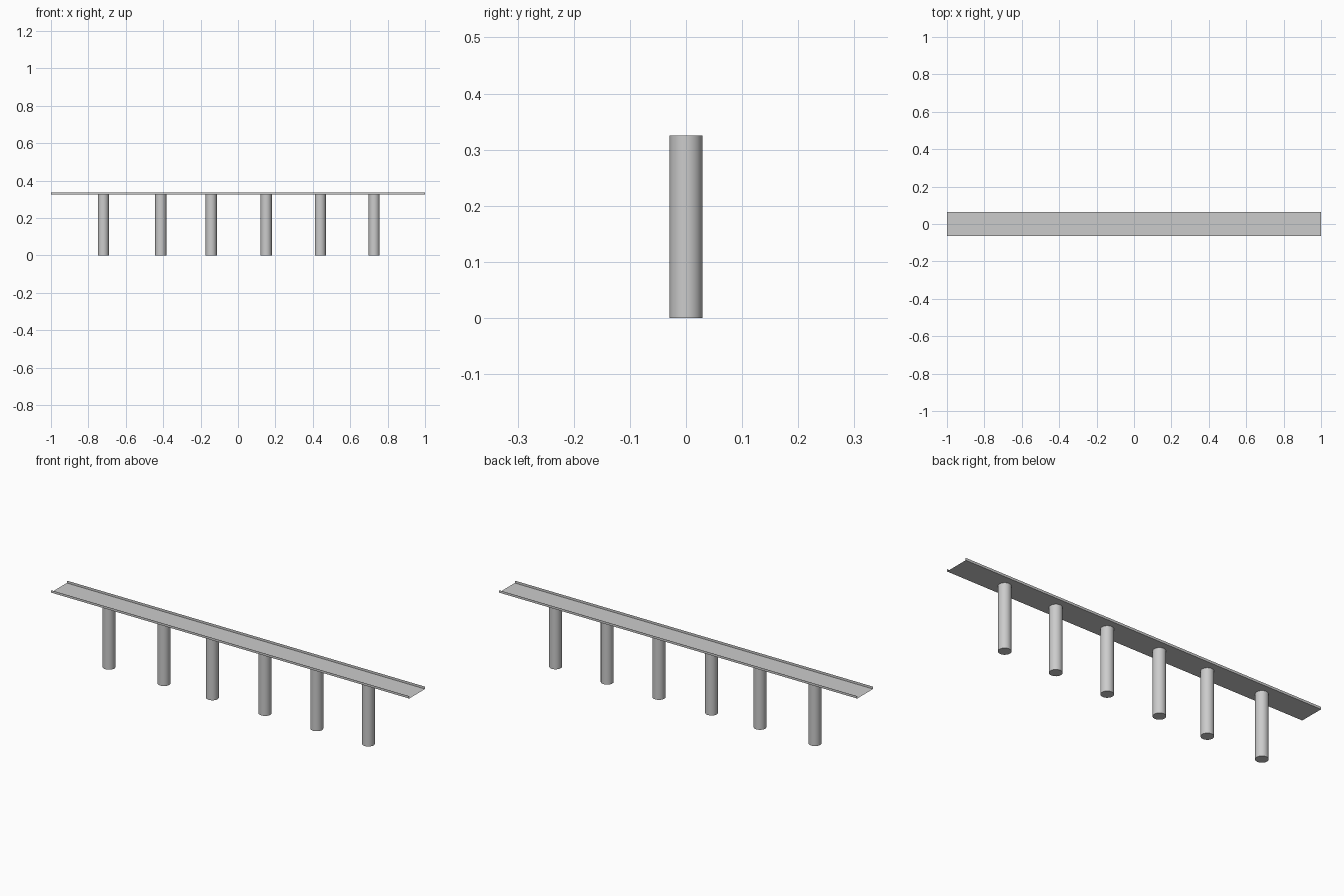
import bpy, bmesh

if "Cube" in bpy.data.objects:
    bpy.data.objects.remove(bpy.data.objects["Cube"])

DECK_Z, TOP_Z, HALF_W = 0.325, 0.337, 0.063
PILLAR_X = (-0.72, -0.413, -0.143, 0.151, 0.44, 0.728)


def add_object(name, bm):
    mesh = bpy.data.meshes.new(name)
    bm.to_mesh(mesh)
    bm.free()
    obj = bpy.data.objects.new(name, mesh)
    bpy.context.collection.objects.link(obj)
    return obj


# Deck: thin sheet channel with upright side lips, open at both ends
profile = [(-HALF_W, TOP_Z), (-HALF_W, DECK_Z), (HALF_W, DECK_Z), (HALF_W, TOP_Z)]
bm = bmesh.new()
left, right = [[bm.verts.new((x, y, z)) for y, z in profile] for x in (-1, 1)]
for i in range(len(profile) - 1):
    bm.faces.new((left[i], right[i], right[i + 1], left[i + 1]))
bm.normal_update()
if bm.faces[:][1].normal.z < 0:
    bmesh.ops.reverse_faces(bm, faces=bm.faces[:])
add_object("bridge_deck", bm)

# Round pillars under the deck
for n, x in enumerate(PILLAR_X, 1):
    bpy.ops.mesh.primitive_cylinder_add(
        vertices=32, radius=0.0295, depth=DECK_Z, location=(x, 0, DECK_Z / 2))
    bpy.context.object.name = f"pillar_{n}"
    bpy.ops.object.shade_smooth_by_angle()
